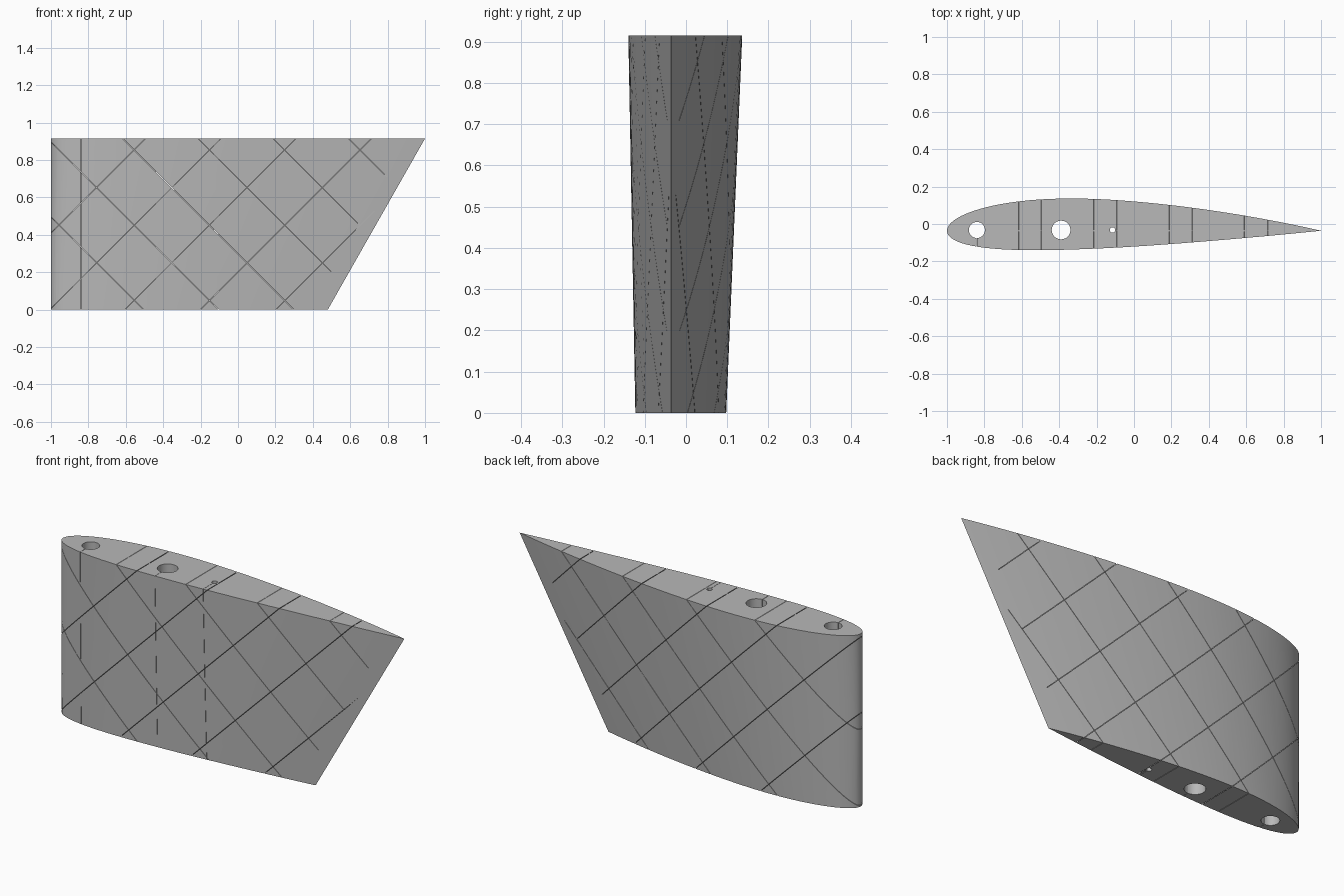
import bpy, bmesh, math
from mathutils import Matrix, Vector

cube = bpy.data.objects.get("Cube")
if cube:
    bpy.data.objects.remove(cube, do_unlink=True)

HEIGHT = 0.915
CHORD_Y = -0.036
SEGMENTS = 48

grey = bpy.data.materials.new("light_grey")
grey.use_nodes = True
grey.diffuse_color = (0.48, 0.48, 0.48, 1)
grey.node_tree.nodes["Principled BSDF"].inputs["Base Color"].default_value = (0.48, 0.48, 0.48, 1)


def make_object(name, bm):
    bmesh.ops.recalc_face_normals(bm, faces=bm.faces)
    mesh = bpy.data.meshes.new(name)
    bm.to_mesh(mesh)
    bm.free()
    mesh.materials.append(grey)
    obj = bpy.data.objects.new(name, mesh)
    bpy.context.collection.objects.link(obj)
    return obj


def airfoil(chord, thick, camber, z):
    """Cambered aerofoil outline, from trailing edge over the top and back."""
    def point(u, side):
        half = 5 * thick * (0.2969 * math.sqrt(u) - 0.126 * u - 0.3516 * u**2
                            + 0.2843 * u**3 - 0.1036 * u**4)
        p = 0.4
        bend = u * (2 * p - u) / p**2 if u < p else (1 - 2 * p + 2 * p * u - u * u) / (1 - p)**2
        return Vector((-1 + chord * u, CHORD_Y + chord * (camber * bend + side * half), z))
    steps = [(1 - math.cos(math.pi * i / SEGMENTS)) / 2 for i in range(SEGMENTS + 1)]
    return [point(u, 1) for u in reversed(steps)] + [point(u, -1) for u in steps[1:-1]]


# Tapered wing body lofted between two aerofoils
bm = bmesh.new()
rings = [[bm.verts.new(p) for p in airfoil(*args)]
         for args in ((1.48, 0.148, 0.017, 0), (2, 0.137, 0.0185, HEIGHT))]
bottom, top = rings
for i in range(len(top)):
    j = (i + 1) % len(top)
    bm.faces.new((bottom[i], bottom[j], top[j], top[i]))
bm.faces.new(bottom)
bm.faces.new(top)
wing = make_object("wing_panel", bm)

# Cutters: spar holes, their lengthwise slits and the diagonal rib slits
bm = bmesh.new()


def box(centre, size, tilt=0):
    matrix = (Matrix.Translation(centre) @ Matrix.Rotation(tilt, 4, "Y")
              @ Matrix.Diagonal((*size, 1)))
    bmesh.ops.create_cube(bm, size=1, matrix=matrix)


def rib_slit(start, end, web):
    """Thin cut from both skins, leaving a fine web on the chord plane."""
    a, b = Vector((start[0], 0, start[1])), Vector((end[0], 0, end[1]))
    run = b - a
    for side in (-1, 1):
        centre = (a + b) / 2 + Vector((0, CHORD_Y + side * (web + 0.15), 0))
        box(centre, (run.length, 0.3, 0.002), -math.atan2(run.z, run.x))


def trailing_edge(z):
    return 0.48 + 0.52 * z / HEIGHT


for x, radius in ((-0.84, 0.043), (-0.39, 0.05), (-0.115, 0.014)):
    bmesh.ops.create_cone(bm, cap_ends=True, segments=32, radius1=radius, radius2=radius,
                          depth=1.2, matrix=Matrix.Translation((x, -0.032, 0.45)))
    box((x, -0.182, 0.45), (0.0015, 0.3, 1.1))

LOW, HIGH, SLOPE = -0.06, 1.0, 0.52 / HEIGHT
for k in range(5):
    # Ribs rising towards the trailing edge
    shift = -1.41 + 0.403 * k
    z_end = min(HIGH, (0.48 - 0.05 - shift) / (1 - SLOPE))
    rib_slit((LOW + shift, LOW), (z_end + shift, z_end), 0.002)
for k in range(6):
    # Ribs falling towards the trailing edge
    total = -0.505 + 0.402 * k
    z_end = max(LOW, (total - 0.48 + 0.088) / (1 + SLOPE))
    rib_slit((total - HIGH, HIGH), (total - z_end, z_end), 0.003)

cutter = make_object("slit_cutter", bm)
cutter.hide_render = True

cut = wing.modifiers.new("cuts", "BOOLEAN")
cut.operation = "DIFFERENCE"
cut.solver = "EXACT"
cut.use_self = True
cut.object = cutter

bpy.ops.object.select_all(action="DESELECT")
wing.select_set(True)
bpy.context.view_layer.objects.active = wing
bpy.ops.object.modifier_apply(modifier=cut.name)
bpy.data.objects.remove(cutter, do_unlink=True)
bpy.ops.object.shade_smooth_by_angle(angle=math.radians(25))
